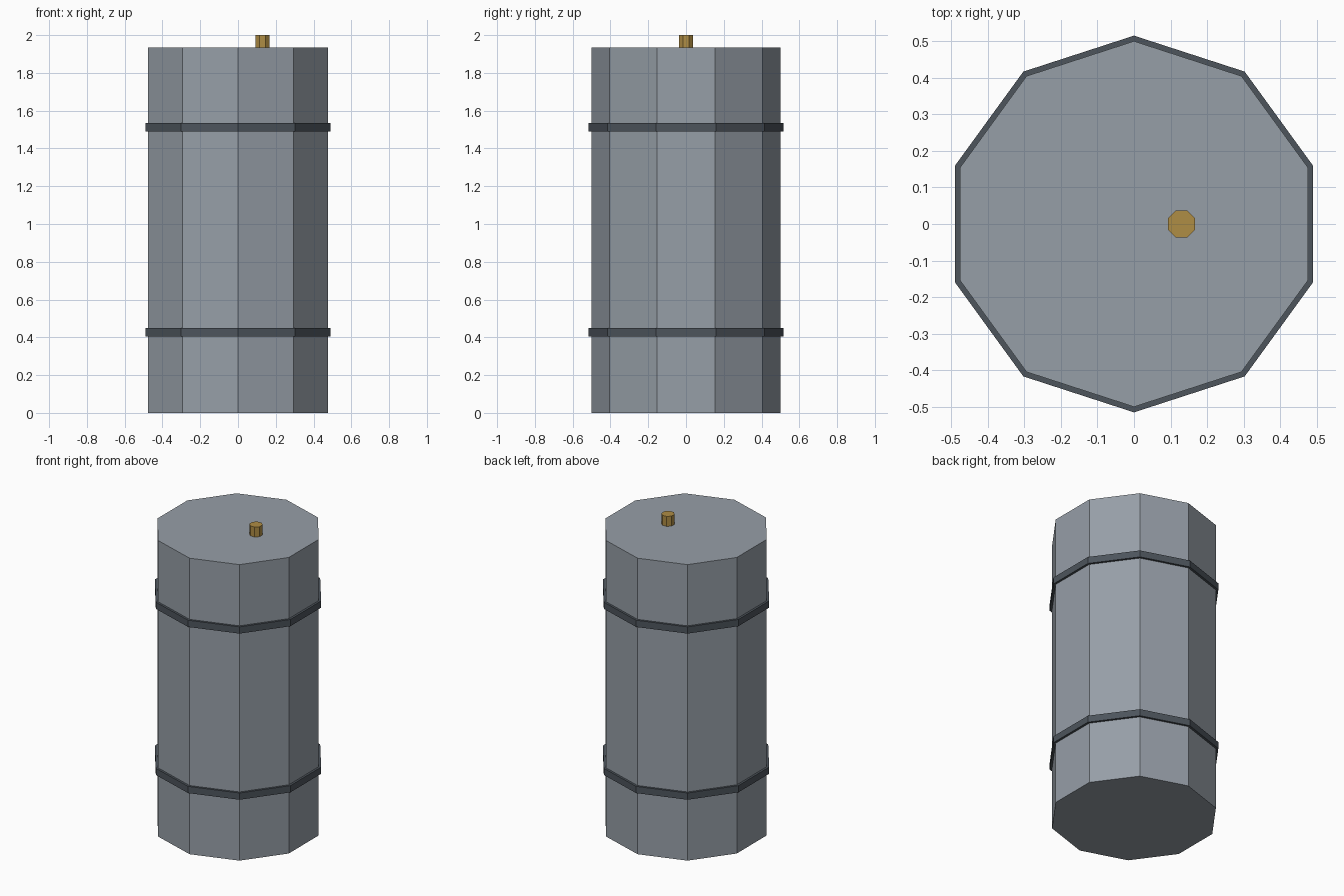
import bpy
import bmesh
from math import pi, sin, cos

cube = bpy.data.objects.get("Cube")
if cube:
    bpy.data.objects.remove(cube, do_unlink=True)


def make_material(name, rgb):
    mat = bpy.data.materials.new(name)
    mat.use_nodes = True
    colour = (*rgb, 1.0)
    mat.diffuse_color = colour
    mat.node_tree.nodes["Principled BSDF"].inputs["Base Color"].default_value = colour
    return mat


def prism(name, sides, radius, bottom, top, mat, x=0.0, turn=0.0):
    """Flat-shaded upright prism; with no turn, one corner points to the back."""
    bm = bmesh.new()
    angles = [pi / 2 + turn + 2 * pi * i / sides for i in range(sides)]
    base = bm.faces.new([bm.verts.new((radius * cos(a), radius * sin(a), bottom))
                         for a in angles])
    lid = bmesh.ops.extrude_face_region(bm, geom=[base], use_keep_orig=True)
    verts = [g for g in lid["geom"] if isinstance(g, bmesh.types.BMVert)]
    bmesh.ops.translate(bm, verts=verts, vec=(0, 0, top - bottom))
    bmesh.ops.recalc_face_normals(bm, faces=bm.faces[:])
    mesh = bpy.data.meshes.new(name)
    bm.to_mesh(mesh)
    bm.free()
    mesh.materials.append(mat)
    obj = bpy.data.objects.new(name, mesh)
    obj.location.x = x
    bpy.context.collection.objects.link(obj)
    return obj


steel = make_material("grey_steel", (0.305, 0.342, 0.386))
dark = make_material("dark_steel", (0.074, 0.089, 0.107))
brass = make_material("brass", (0.429, 0.266, 0.058))

# Ten-sided drum
prism("drum_body", 10, 0.5, 0.0, 1.935, steel)

# Two hoops around the drum
for name, z in (("lower_band", 0.427), ("upper_band", 1.513)):
    prism(name, 10, 0.515, z - 0.022, z + 0.022, dark)

# Off-centre bung on the lid
prism("bung", 8, 0.04, 1.925, 2.0, brass, x=0.13, turn=pi / 8)
